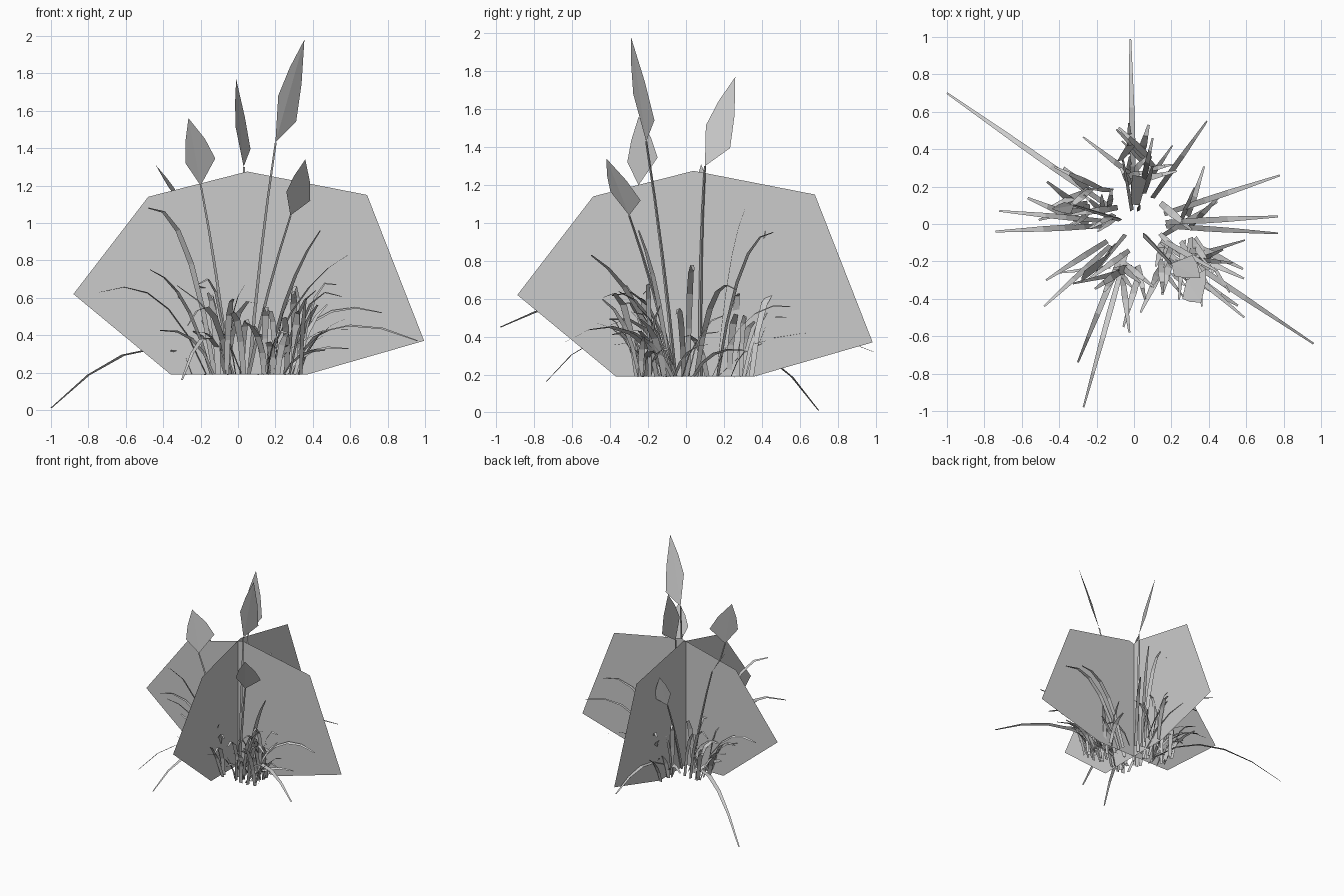
import bpy, math, random
from mathutils import Vector as V

if "Cube" in bpy.data.objects:
    bpy.data.objects.remove(bpy.data.objects["Cube"])

random.seed(7)
BASE = 0.19
UP = V((0, 0, 1))


def make(name, verts, faces):
    me = bpy.data.meshes.new(name)
    me.from_pydata([tuple(v) for v in verts], [], faces)
    ob = bpy.data.objects.new(name, me)
    bpy.context.collection.objects.link(ob)


def bend(a, b, c, n):
    """Quadratic curve that passes through a, b and c."""
    k = 2 * b - (a + c) / 2
    return [a * (1 - t) ** 2 + k * 2 * t * (1 - t) + c * t * t
            for t in (i / n for i in range(n + 1))]


def ribbon(verts, faces, path, width, twist):
    """Append a flat tapering strip along the path."""
    n, o = len(path) - 1, len(verts)
    for i, p in enumerate(path):
        d = (path[min(i + 1, n)] - path[max(i - 1, 0)]).normalized()
        side = d.cross(UP).normalized()
        t = i / n
        s = side * math.cos(twist) + side.cross(d) * math.sin(twist)
        s *= width * min(0.75 + 0.5 * t, 1.7 - 1.4 * t) / 2
        verts += [p - s, p + s]
    faces += [(o + 2 * i, o + 2 * i + 1, o + 2 * i + 3, o + 2 * i + 2)
              for i in range(n)]


def stem(name, path, r=0.013):
    """Three sided tapering stalk."""
    verts, faces = [], []
    for i, p in enumerate(path):
        q = r * (1 - 0.5 * i / (len(path) - 1))
        for k in range(3):
            a = k * math.tau / 3
            verts.append(p + V((math.cos(a), math.sin(a), 0)) * q)
    for i in range(len(path) - 1):
        for k in range(3):
            j = (k + 1) % 3
            faces.append((3 * i + k, 3 * i + j, 3 * i + 3 + j, 3 * i + 3 + k))
    make(name, verts, faces)


def leaf(name, base, tip, side):
    """Folded leaf: a midrib with a wing on each side, widest low down."""
    d = tip - base
    low, high = base + d * .33, base + d * .65
    lift = UP * d.length * .12
    verts, faces = [base, low, high, tip], []
    for s in (side - lift, lift - side * .6):
        o = len(verts)
        verts += [low + s, high + s * .65]
        faces += [(0, o, 1), (1, o, o + 1, 2), (2, o + 1, 3)]
    make(name, verts, faces)


# two crossed upright cards
outline = [(-.88, .62), (-.48, 1.14), (.05, 1.275), (.69, 1.15),
           (.995, .37), (.37, BASE), (-.36, BASE)]
make("card_across", [(x, 0, z) for x, z in outline], [range(7)])
make("card_along", [(0, x - .01, z) for x, z in outline], [range(7)])

# tall stalks: leaf base, leaf tip, wing direction
stalks = [
    ((.20, -.21, 1.43), (.355, -.29, 1.98), (.06, .07, 0)),
    ((.03, .10, 1.3), (-.01, .26, 1.77), (.05, .08, 0)),
    ((-.2, -.25, 1.2), (-.265, -.25, 1.56), (.1, .1, .07)),
    ((.28, -.3, 1.04), (.36, -.42, 1.34), (.08, .1, .02)),
    ((-.32, .1, 1.12), (-.44, .08, 1.31), (.02, -.04, .03)),
    ((-.06, .34, .85), (-.04, .42, 1.12), (.06, .05, .02)),
]
for i, (base, tip, side) in enumerate(stalks):
    base, tip, side = V(base), V(tip), V(side)
    out = V((base.x, base.y, 0))
    root = out.normalized() * .08 + UP * BASE
    mid = out * .5 + out.normalized() * .03 + UP * (base.z * .52 + BASE * .5)
    stem(f"stalk_{i}", bend(root, mid, base, 4))
    leaf(f"stalk_leaf_{i}", base, tip, side)

# long arching blades: tip position and height at mid length
arches = [
    (-1, .7, .01, .32), (.96, -.64, .37, .44), (-.02, .99, .32, .41),
    (-.27, -.98, .45, .53), (-.3, -.74, .16, .39), (-.74, -.04, .63, .59),
    (-.72, .07, .6, .54), (.78, .26, .65, .6), (.39, .55, .56, .49),
    (.77, .04, .75, .69), (.77, -.05, .52, .5), (-.48, -.44, 1.08, .88),
    (-.47, -.3, .75, .58), (.1, .46, .95, .77), (.1, .31, 1.07, .75),
    (.59, -.5, .83, .6), (.44, -.25, .96, .65),
]
verts, faces = [], []
for x, y, z, rise in arches:
    out = V((x, y, 0))
    root = out.normalized() * .17 + UP * BASE
    mid = root.lerp(V((x, y, BASE)), .45)
    mid.z = rise
    ribbon(verts, faces, bend(root, mid, V((x, y, z)), 5), .034,
           random.uniform(-.5, .5))
make("long_blades", verts, faces)

# short blades in tufts: centre, count, main direction in degrees
tufts = [(.24, -.17, 26, -50), (-.17, .1, 18, 150), (.03, .28, 13, 85),
         (-.06, -.18, 13, 250), (.2, .03, 6, 10)]
verts, faces = [], []
for cx, cy, count, heading in tufts:
    for _ in range(count):
        a = math.radians(heading + random.uniform(-75, 75))
        d = V((math.cos(a), math.sin(a), 0))
        root = V((cx + random.uniform(-.1, .1),
                  cy + random.uniform(-.1, .1), BASE))
        reach = random.uniform(.08, .36)
        rise = random.uniform(.12, .5)
        mid = root + d * reach * .4 + UP * rise * random.uniform(.6, .95)
        tip = root + d * reach + UP * rise
        ribbon(verts, faces, bend(root, mid, tip, 4),
               random.uniform(.026, .042), random.uniform(-.7, .7))
make("short_blades", verts, faces)
